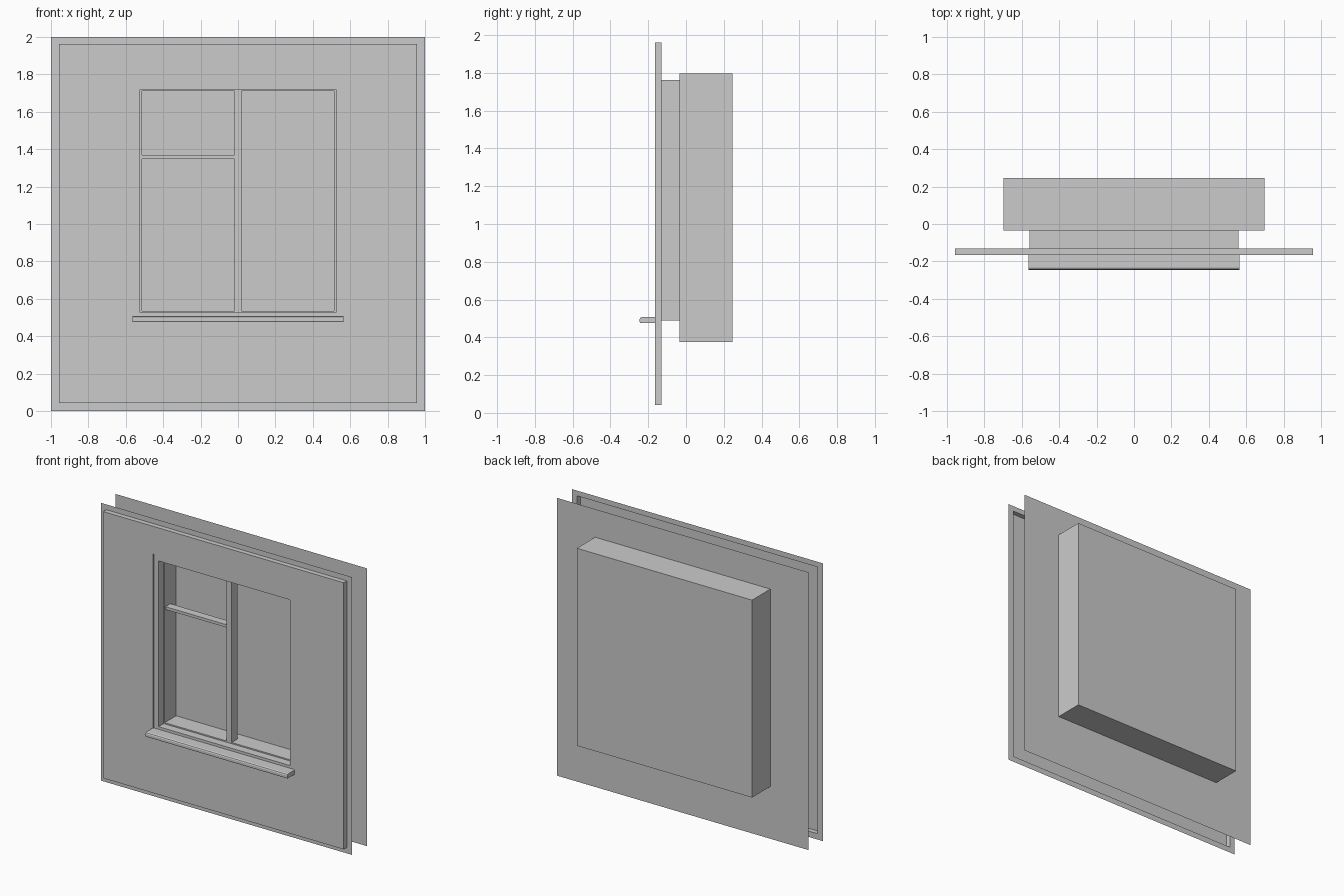
import bpy, bmesh

if "Cube" in bpy.data.objects:
    bpy.data.objects.remove(bpy.data.objects["Cube"])


def finish(name, bm):
    bmesh.ops.recalc_face_normals(bm, faces=bm.faces)
    me = bpy.data.meshes.new(name)
    bm.to_mesh(me)
    bm.free()
    ob = bpy.data.objects.new(name, me)
    bpy.context.collection.objects.link(ob)
    return ob


def loft(name, rings, closed=False, cap=False):
    """Join rectangles (half width, bottom, top, y) into a stepped shell."""
    bm = bmesh.new()
    loops = [[bm.verts.new(p) for p in ((-w, y, a), (w, y, a), (w, y, b), (-w, y, b))]
             for w, a, b, y in rings]
    pairs = list(zip(loops, loops[1:]))
    if closed:
        pairs.append((loops[-1], loops[0]))
    for p, q in pairs:
        for i in range(4):
            j = (i + 1) % 4
            bm.faces.new((p[i], p[j], q[j], q[i]))
    if cap:
        bm.faces.new(loops[-1])
    return finish(name, bm)


def box(name, x0, x1, y0, y1, z0, z1):
    bm = bmesh.new()
    bmesh.ops.create_cube(bm, size=1)
    for v in bm.verts:
        v.co = (x1 if v.co.x > 0 else x0, y1 if v.co.y > 0 else y0, z1 if v.co.z > 0 else z0)
    return finish(name, bm)


WALL, FRONT, BACK = -0.13, -0.165, 0.037

# Outer wall: thin sheet, raised panel and window opening
loft("outer_wall", [(1, 0, 2, WALL), (0.958, 0.042, 1.962, WALL),
                    (0.958, 0.042, 1.962, FRONT), (0.56, 0.487, 1.763, FRONT),
                    (0.56, 0.487, 1.763, WALL)])

# Inner wall sheet behind the window
loft("inner_wall", [(1, 0, 2, BACK)], cap=True)

# Room box behind, open to the front
loft("room_box", [(0.698, 0.376, 1.798, -0.035), (0.698, 0.376, 1.798, 0.245)], cap=True)

# Window frame with a stepped inner reveal
loft("window_frame", [(0.559, 0.488, 1.762, -0.035), (0.559, 0.488, 1.762, -0.158),
                      (0.523, 0.527, 1.72, -0.158), (0.523, 0.527, 1.72, -0.1),
                      (0.514, 0.536, 1.711, -0.1), (0.514, 0.536, 1.711, 0.03),
                      (0.54, 0.51, 1.74, 0.03), (0.54, 0.51, 1.74, -0.035)], closed=True)

# Glazing bars
box("mullion", -0.02, 0.02, -0.1, -0.035, 0.53, 1.715)
box("transom", -0.518, -0.018, -0.092, -0.035, 1.348, 1.368)

# Sill with a softened nose, extruded from its side profile
profile = [(-0.14, 0.477), (-0.243, 0.477), (-0.245, 0.481), (-0.245, 0.497),
           (-0.241, 0.504), (-0.232, 0.508), (-0.14, 0.508)]
bm = bmesh.new()
face = bm.faces.new([bm.verts.new((-0.565, y, z)) for y, z in profile])
ext = bmesh.ops.extrude_face_region(bm, geom=[face], use_keep_orig=True)
for v in ext["geom"]:
    if isinstance(v, bmesh.types.BMVert):
        v.co.x = 0.565
finish("sill", bm)
